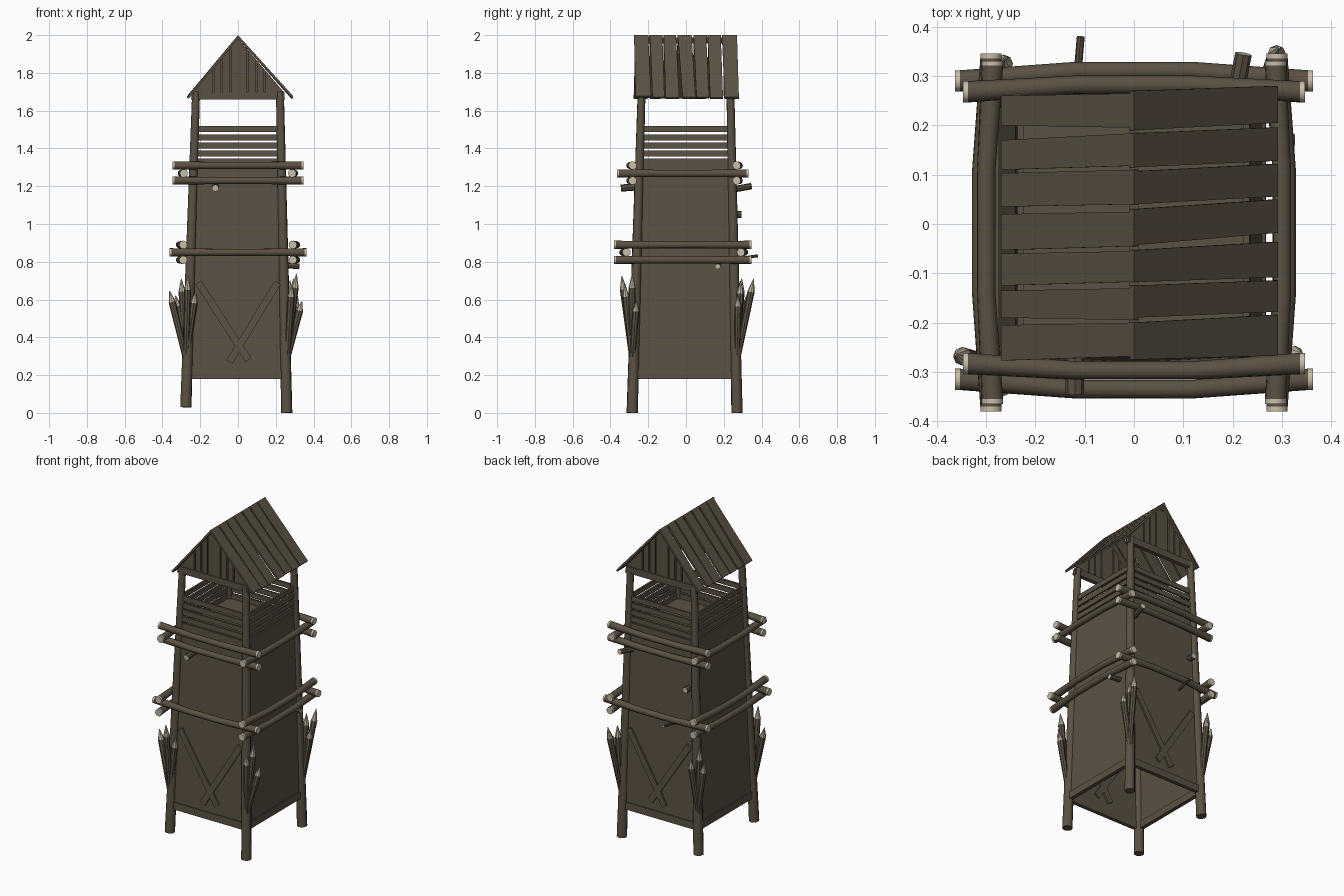
import bpy, bmesh, math, random
from mathutils import Vector as V

if "Cube" in bpy.data.objects:
    bpy.data.objects.remove(bpy.data.objects["Cube"])
random.seed(4)

def mat(name, rgb):
    m = bpy.data.materials.new(name)
    m.diffuse_color = (*rgb, 1)
    m.use_nodes = True
    m.node_tree.nodes["Principled BSDF"].inputs["Base Color"].default_value = m.diffuse_color
    return m
WOOD = mat("weathered_brown_wood", (0.105, 0.083, 0.056))
CREAM = mat("cut_cream_wood", (0.58, 0.51, 0.39))

def finish(name, bm, smooth=False):
    bmesh.ops.recalc_face_normals(bm, faces=bm.faces)
    me = bpy.data.meshes.new(name)
    bm.to_mesh(me)
    bm.free()
    me.materials.append(WOOD)
    me.materials.append(CREAM)
    ob = bpy.data.objects.new(name, me)
    bpy.context.collection.objects.link(ob)
    if smooth:
        bpy.ops.object.select_all(action='DESELECT')
        ob.select_set(True)
        bpy.context.view_layer.objects.active = ob
        bpy.ops.object.shade_smooth_by_angle(angle=math.radians(40))
    return ob

def tube(name, pts, radii, cream=(), caps=(0, 0), sides=10):
    """Round log along pts; cream lists the segments painted as cut wood."""
    bm = bmesh.new()
    pts = [V(p) for p in pts]
    d = (pts[-1] - pts[0]).normalized()
    u = d.orthogonal().normalized()
    w = d.cross(u)
    rings = []
    for p, r in zip(pts, radii):
        rings.append([bm.verts.new(p + (u * math.cos(a) + w * math.sin(a)) * r)
                      for a in (2 * math.pi * i / sides for i in range(sides))])
    for k in range(len(rings) - 1):
        for i in range(sides):
            j = (i + 1) % sides
            f = bm.faces.new((rings[k][i], rings[k][j], rings[k + 1][j], rings[k + 1][i]))
            f.material_index = int(k in cream)
    for ring, c in zip((rings[0], rings[-1]), caps):
        bm.faces.new(ring).material_index = c
    return finish(name, bm, True)

def prism(name, pts, offset):
    """Flat board: polygon extruded by offset."""
    bm = bmesh.new()
    o = V(offset)
    a = [bm.verts.new(V(p)) for p in pts]
    b = [bm.verts.new(V(p) + o) for p in pts]
    n = len(a)
    bm.faces.new(a)
    bm.faces.new(b)
    for i in range(n):
        bm.faces.new((a[i], a[(i + 1) % n], b[(i + 1) % n], b[i]))
    return finish(name, bm)

# corner posts, leaning inwards
def post(sx, sy, z):
    t = z / 1.7
    x0 = 0.258 if sx > 0 else -0.277
    y0 = 0.27 if sy > 0 else -0.285
    return V((x0 + (sx * 0.222 - x0) * t, y0 + (sy * 0.235 - y0) * t, z))

corners = [(-1, -1), (1, -1), (1, 1), (-1, 1)]
for sx, sy in corners:
    z0 = 0.03 if sx < 0 else 0.0
    tube("corner_post", [post(sx, sy, z) for z in (z0, 0.8, 1.7)], (0.03, 0.026, 0.021))

# walls, bottom sills and railing slats on the four sides
names = ("front", "right", "back", "left")
for k, side in enumerate(names):
    a, b = corners[k], corners[(k + 1) % 4]
    n = V(((0, -1, 0), (1, 0, 0), (0, 1, 0), (-1, 0, 0))[k])

    def board(name, za, zb, thick, out):
        q = [post(*a, za), post(*b, za), post(*b, zb), post(*a, zb)]
        prism(f"{side}_{name}", [p + n * out for p in q], -n * thick)
    board("wall", 0.18, 1.348, 0.012, 0.006)
    board("sill", 0.18, 0.225, 0.024, 0.013)
    for z in (1.358, 1.4, 1.443, 1.487):
        board("rail_slat", z, z + 0.031, 0.012, 0.008)

# lookout floor
prism("lookout_floor", [post(sx, sy, 1.3) for sx, sy in corners], (0, 0, 0.015))

# cross braces on front and back, lying on the sloped wall
for sy, side in ((-1, "front"), (1, "back")):
    for (x0, z0), (x1, z1) in (((-0.21, 0.69), (0.055, 0.28)), ((0.21, 0.69), (-0.045, 0.27))):
        d = V((x1 - x0, 0, z1 - z0)).normalized() * 0.019
        c = [(x0 - d.z, z0 + d.x), (x0 + d.z, z0 - d.x), (x1 + d.z, z1 - d.x), (x1 - d.z, z1 + d.x)]
        prism(f"{side}_cross_brace", [(x, post(1, sy, z).y + sy * 0.016, z) for x, z in c],
              (0, -sy * 0.034, 0))

# log rings, bowed outwards in the middle
def log(axis, half, off, sgn, z, bow, shift=0.0):
    ts = (-half, -half + 0.01, -0.12, 0.12, half - 0.01, half)
    ys = (0, 0, bow, bow, 0, 0)
    pts = []
    for t, b in zip(ts, ys):
        o = off + sgn * b
        pts.append((t, o, z) if axis == 'x' else (o, t + shift, z))
    tube("ring_log", pts, (0.022, 0.022, 0.019, 0.019, 0.022, 0.022), (0, 4), (1, 1))

for z in (1.31, 1.23):
    log('x', 0.347, -0.283, -1, z, 0.014)
    log('x', 0.347, 0.268, 1, z, 0.014)
log('x', 0.363, -0.315, -1, 0.85, 0.02)
log('x', 0.363, 0.29, 1, 0.85, 0.02)
for s in (-1, 1):
    log('y', 0.348, s * 0.287, s, 1.268, 0.013, -0.017)
    for z in (0.89, 0.81):
        log('y', 0.363, s * 0.29, s, z, 0.02, -0.017)

# sharpened stakes at the corners
tips = {(-1, -1): [(-0.265, -0.34, 0.725), (-0.362, -0.265, 0.645), (-0.225, -0.30, 0.64)],
        (1, -1): [(0.31, -0.285, 0.735), (0.338, -0.262, 0.59), (0.285, -0.325, 0.68)],
        (1, 1): [(0.295, 0.358, 0.71), (0.275, 0.29, 0.70), (0.315, 0.275, 0.62)],
        (-1, 1): [(-0.33, 0.29, 0.62), (-0.30, 0.295, 0.71), (-0.262, 0.335, 0.65)]}
for c, ts in tips.items():
    for t in ts:
        t = V(t)
        base = post(*c, 0.28) + V((c[0], c[1], 0)) * 0.008
        neck = base.lerp(t, 0.84)
        tube("sharpened_stake", [base, neck, t], (0.014, 0.019, 0.002), (1,), (0, 1), 8)

# stub branches poking out of the walls
for p, q, r in (((-0.12, -0.22, 1.20), (-0.12, -0.345, 1.19), 0.019),
                ((0.20, 0.23, 1.18), (0.222, 0.345, 1.20), 0.017),
                ((-0.20, 0.22, 1.05), (-0.20, 0.295, 1.05), 0.018),
                ((-0.12, 0.24, 0.81), (-0.108, 0.38, 0.832), 0.008),
                ((0.22, 0.17, 0.785), (0.325, 0.168, 0.775), 0.015)):
    tube("stub_branch", [p, q], (r, r), (), (0, 1), 8)

# roof planks: (y range at ridge, y range at eave)
right = [(0.19, 0.27, 0.205, 0.28), (0.115, 0.184, 0.128, 0.196), (0.04, 0.107, 0.056, 0.122),
         (-0.043, 0.03, -0.018, 0.05), (-0.118, -0.053, -0.108, -0.036),
         (-0.19, -0.125, -0.178, -0.114), (-0.275, -0.2, -0.267, -0.184)]
left = [(0.195, 0.265, 0.2, 0.26), (0.118, 0.184, 0.11, 0.17), (0.04, 0.11, 0.035, 0.103),
        (-0.045, 0.025, -0.053, 0.02), (-0.117, -0.055, -0.125, -0.06),
        (-0.195, -0.13, -0.19, -0.135), (-0.268, -0.2, -0.277, -0.205)]
for s, ex, rows in ((1, 0.292, right), (-1, 0.27, left)):
    for a, b, c, d in rows:
        e = random.uniform(-0.004, 0.004)
        prism("roof_plank", [(0, a, 2.0), (0, b, 2.0), (s * ex, d, 1.674 + e), (s * ex, c, 1.674 + e)],
              (-s * 0.008, 0, -0.009))
prism("ridge_beam", [(-0.009, -0.25, 1.988), (0.009, -0.25, 1.988), (0.009, -0.25, 1.955), (-0.009, -0.25, 1.955)],
      (0, 0.5, 0))

# gables of upright planks with slits, over a tie beam
def roof_z(x):
    return 1.982 - abs(x) * 1.17
cuts = (-0.245, -0.13, -0.085, -0.04, 0.0, 0.05, 0.097, 0.142, 0.245)
for sy, side in ((-1, "front"), (1, "back")):
    y = sy * 0.245
    for a, b in zip(cuts, cuts[1:]):
        g = 0.004
        l = a + (g if -0.2 < a and a != 0 else 0)
        r = b - (g if b < 0.2 and b != 0 else 0)
        prism(f"{side}_gable_plank", [(-sy * x, y, z) for x, z in (
            (l, 1.665), (r, 1.665), (r, max(roof_z(r), 1.69)), (l, max(roof_z(l), 1.69)))],
            (0, -sy * 0.014, 0))
    prism(f"{side}_tie_beam", [(-0.25, y + sy * 0.006, 1.658), (0.25, y + sy * 0.006, 1.658),
                               (0.24, y + sy * 0.006, 1.70), (-0.24, y + sy * 0.006, 1.70)],
          (0, -sy * 0.026, 0))
